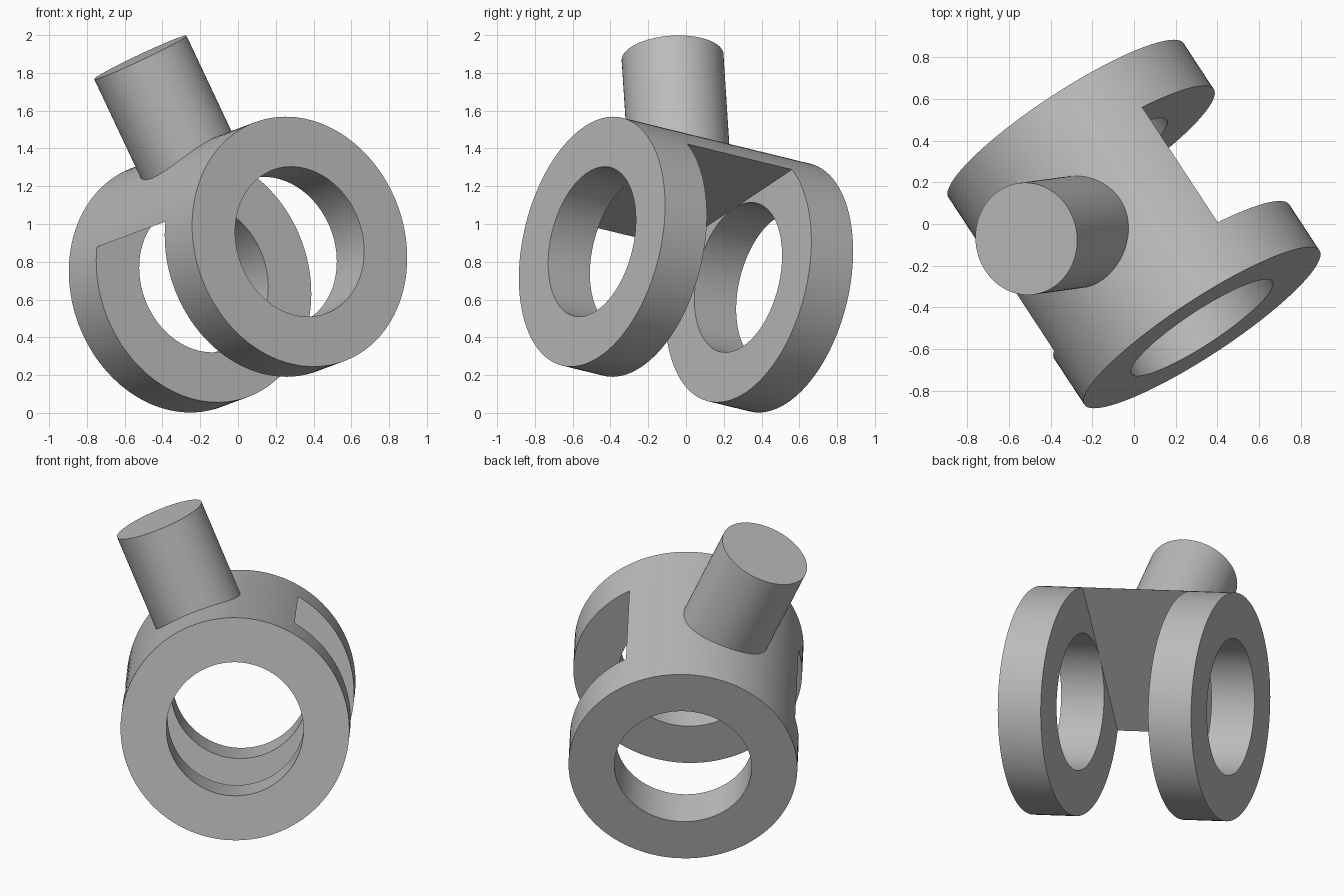
import bpy, math
from mathutils import Matrix, Vector

cube = bpy.data.objects.get("Cube")
if cube:
    bpy.data.objects.remove(cube, do_unlink=True)

R = 0.675             # outer radius
LENGTH = 1.8 * R      # along the bore
BORE = 0.6 * R
SLOT = R              # gap between the two rings
SEGMENTS = 128

# Tilted frame: local x runs along the bore, local z along the pin
axis = Vector((0.537, -0.819, 0.2)).normalized()
up = Vector((-0.426, -0.058, 0.903))
up = (up - axis * up.dot(axis)).normalized()
side = up.cross(axis)
frame = Matrix((axis, side, up)).transposed().to_4x4()
frame.translation = (0, 0, 0.785)

ALONG_BORE = Matrix.Rotation(math.pi / 2, 4, 'Y')


def cylinder(name, radius, depth, local):
    bpy.ops.mesh.primitive_cylinder_add(vertices=SEGMENTS, radius=radius, depth=depth)
    ob = bpy.context.object
    ob.name = name
    ob.data.transform(local)
    return ob


def combine(target, tool, operation):
    mod = target.modifiers.new(operation.title(), 'BOOLEAN')
    mod.operation = operation
    mod.solver = 'EXACT'
    mod.object = tool
    bpy.context.view_layer.objects.active = target
    bpy.ops.object.modifier_apply(modifier=mod.name)
    bpy.data.objects.remove(tool, do_unlink=True)


# Barrel
fork = cylinder("fork_with_pin", R, LENGTH, ALONG_BORE)

# Slot that leaves two rings joined by a flat-bottomed bridge
bpy.ops.mesh.primitive_cube_add(size=1)
slot = bpy.context.object
slot.name = "slot_cutter"
slot.data.transform(Matrix.Translation((0, 0, BORE - 1)) @ Matrix.Diagonal((SLOT, 2, 2, 1)))
combine(fork, slot, 'DIFFERENCE')

# Bore through both rings, turned half a step so a flat meets the bridge
half_step = Matrix.Rotation(math.pi / SEGMENTS, 4, 'X')
combine(fork, cylinder("bore_cutter", BORE, 2 * LENGTH, half_step @ ALONG_BORE), 'DIFFERENCE')

# Pin standing on the bridge
base = 0.8 * R
pin = cylinder("pin", 0.4 * R, LENGTH - base, Matrix.Translation((0, 0, (LENGTH + base) / 2)))
combine(fork, pin, 'UNION')

fork.matrix_world = frame

# Single grey finish
grey = bpy.data.materials.new("plain grey")
grey.use_nodes = True
colour = (0.5, 0.5, 0.5, 1)
grey.diffuse_color = colour
grey.node_tree.nodes["Principled BSDF"].inputs["Base Color"].default_value = colour
fork.data.materials.clear()
fork.data.materials.append(grey)

bpy.ops.object.select_all(action='DESELECT')
fork.select_set(True)
bpy.context.view_layer.objects.active = fork
bpy.ops.object.shade_smooth_by_angle(angle=math.radians(30))
